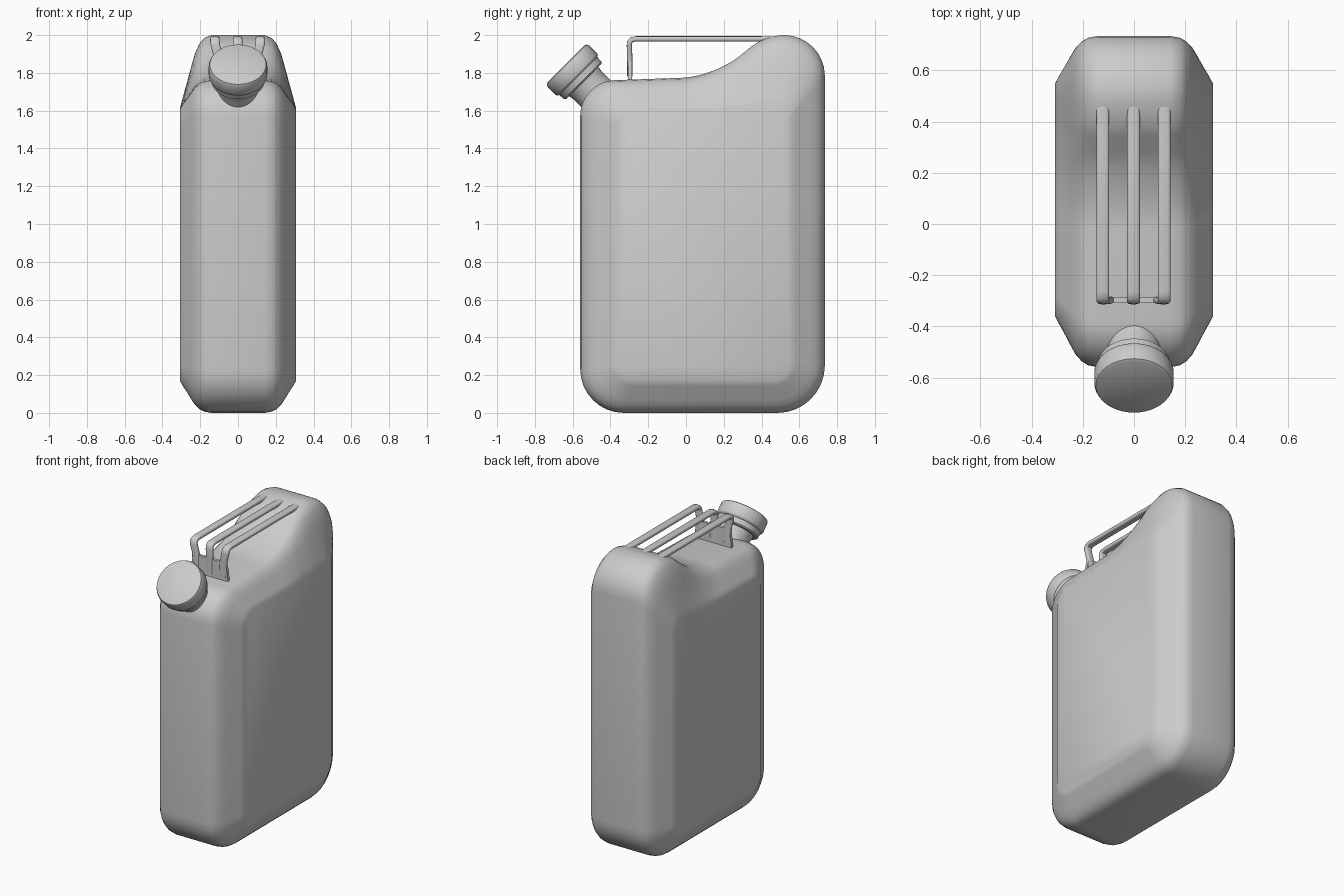
import bpy, bmesh
from math import sin, cos, pi, radians
from mathutils import Vector

if "Cube" in bpy.data.objects:
    bpy.data.objects.remove(bpy.data.objects["Cube"])


def loft(name, rings, angle=40):
    """Skin a list of equal-length closed rings and cap both ends."""
    bm = bmesh.new()
    rows = [[bm.verts.new(p) for p in ring] for ring in rings]
    n = len(rows[0])
    for a, b in zip(rows, rows[1:]):
        for i in range(n):
            j = (i + 1) % n
            bm.faces.new((a[i], a[j], b[j], b[i]))
    bm.faces.new(rows[0])
    bm.faces.new(rows[-1])
    bmesh.ops.recalc_face_normals(bm, faces=bm.faces)
    mesh = bpy.data.meshes.new(name)
    bm.to_mesh(mesh)
    bm.free()
    ob = bpy.data.objects.new(name, mesh)
    bpy.context.collection.objects.link(ob)
    bpy.ops.object.select_all(action='DESELECT')
    ob.select_set(True)
    bpy.context.view_layer.objects.active = ob
    bpy.ops.object.shade_smooth_by_angle(angle=radians(angle))
    return ob


def rounded(corners, n=8):
    """Outline with each corner (y, z, reach) replaced by a smooth curve."""
    out = []
    for i, (y, z, r) in enumerate(corners):
        c = Vector((y, z))
        a = c + (Vector(corners[i - 1][:2]) - c).normalized() * r
        b = c + (Vector(corners[(i + 1) % len(corners)][:2]) - c).normalized() * r
        ca, cb = a.lerp(c, 0.55), b.lerp(c, 0.55)
        for k in range(n + 1):
            t = k / n
            u = 1 - t
            out.append(a * u**3 + ca * 3*u*u*t + cb * 3*u*t*t + b * t**3)
    return out


# Body: full side silhouette in the middle, blending to a smaller flat side panel
outer = rounded([(-0.56, 0, 0.23), (0.735, 0, 0.25), (0.735, 2.0, 0.215),
                 (0.42, 2.0, 0.095), (0.15, 1.78, 0.17), (-0.56, 1.755, 0.18)])
panel = rounded([(-0.36, 0.17, 0.09), (0.55, 0.17, 0.09), (0.55, 1.61, 0.06),
                 (0.42, 1.61, 0.05), (0.15, 1.61, 0.1), (-0.36, 1.61, 0.09)])
section = [(0.308, 0), (0.292, 0.16), (0.27, 0.36), (0.248, 0.57), (0.228, 0.75),
           (0.205, 0.88), (0.18, 0.96), (0.14, 1.0)]
half = [[(x, *i.lerp(o, f)) for i, o in zip(panel, outer)] for x, f in section]
mirrored = [[(-x, y, z) for x, y, z in ring] for ring in reversed(half)]
loft("can_body", half + mirrored)


# Neck and screw cap: turned about an axis tilted 45 degrees forward
def turned(name, profile, n=40):
    end = Vector((0, -0.635, 1.848))
    down, side = Vector((0, 1, -1)).normalized(), Vector((0, 1, 1)).normalized()
    loft(name, [[end + down * h + Vector((r * cos(2*pi*i/n), 0, 0)) + side * (r * sin(2*pi*i/n))
                 for i in range(n)] for r, h in profile])


turned("screw_cap", [(0.138, 0), (0.149, 0.005), (0.155, 0.018), (0.155, 0.078),
                     (0.152, 0.086), (0.142, 0.092), (0.14, 0.125), (0.132, 0.133)])
turned("neck", [(0.112, 0.12), (0.105, 0.16), (0.105, 0.22), (0.11, 0.34)])


# Carrying handles: three rounded flat bars bent down at the front
def bar(name, x, n=16):
    path = [(1, 0.46, 1.978, 0), (1, 0.40, 1.98, 0), (1, -0.265, 1.98, 0), (1, -0.287, 1.976, 30),
            (1, -0.298, 1.963, 65), (0.98, -0.30, 1.945, 90), (0.86, -0.298, 1.89, 90),
            (0.84, -0.297, 1.78, 90)]
    rings = []
    for s, y, z, deg in path:
        a = radians(deg)
        ring = []
        for i in range(n):
            t = 2 * pi * i / n
            u, v = [abs(w)**0.6 * (1 if w > 0 else -1) for w in (cos(t), sin(t))]
            ring.append((x * s + 0.025 * u, y - 0.014 * v * sin(a), z + 0.014 * v * cos(a)))
        rings.append(ring)
    loft(name, rings)


for label, x in (("left", -0.122), ("middle", -0.002), ("right", 0.118)):
    bar(f"handle_bar_{label}", x)

# Plate joining the handle bars to the can
loft("handle_plate", [[(sx * w, -0.297 + sy * 0.010, z)
                       for sx, sy in ((-1, -1), (1, -1), (1, 1), (-1, 1))]
                      for w, z in ((0.137, 1.70), (0.137, 1.79), (0.126, 1.86), (0.118, 1.885))])
